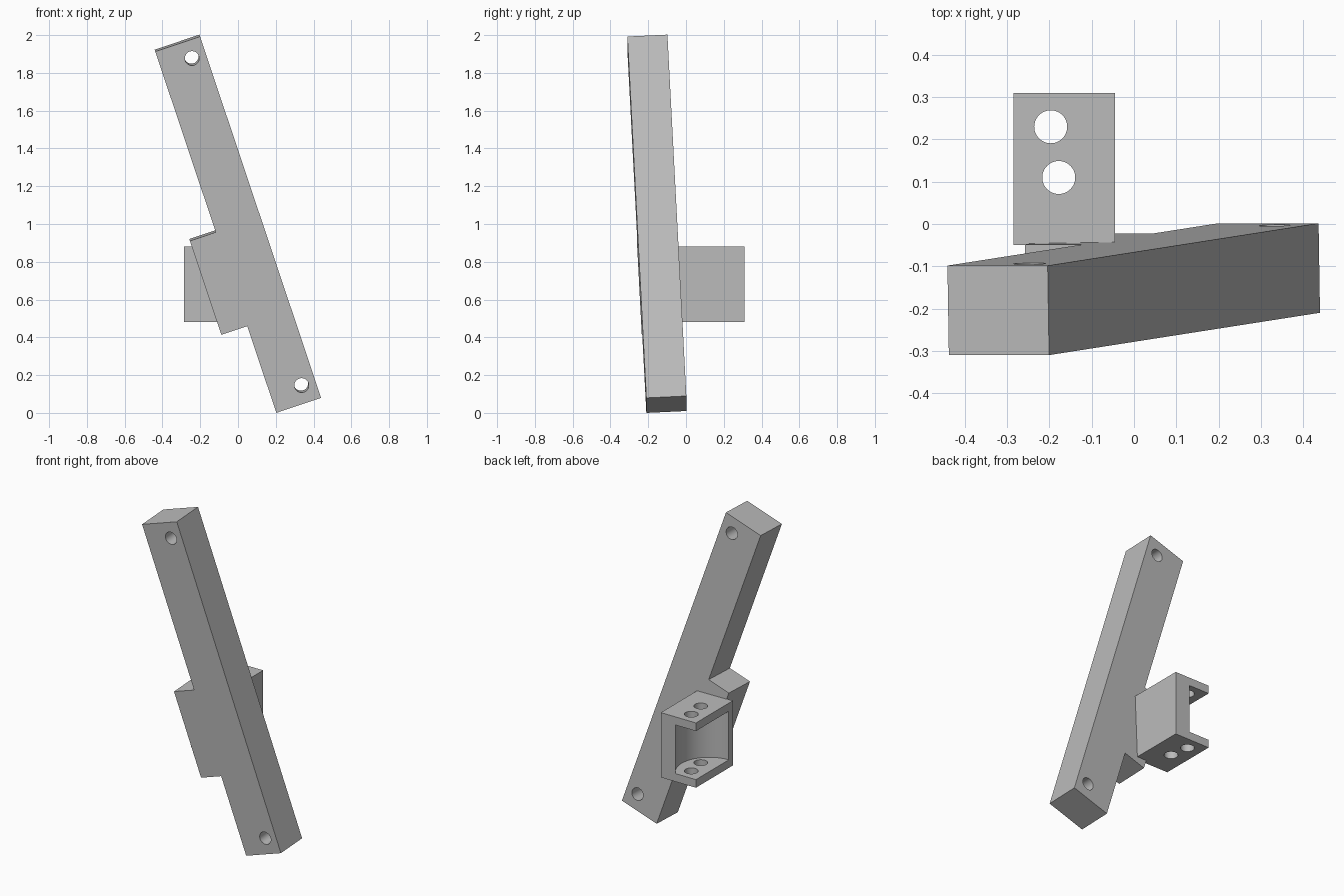
import bpy
import bmesh
from mathutils import Matrix, Vector

cube = bpy.data.objects.get("Cube")
if cube:
    bpy.data.objects.remove(cube, do_unlink=True)

grey = bpy.data.materials.new("plain_grey")
grey.use_nodes = True
grey.diffuse_color = (0.5, 0.5, 0.5, 1)
grey.node_tree.nodes["Principled BSDF"].inputs["Base Color"].default_value = (0.5, 0.5, 0.5, 1)


def prism(name, outline, z0, z1):
    """Extrude a flat outline from z0 to z1."""
    bm = bmesh.new()
    face = bm.faces.new([bm.verts.new((x, y, z0)) for x, y in outline])
    ext = bmesh.ops.extrude_face_region(bm, geom=[face])
    top = [v for v in ext["geom"] if isinstance(v, bmesh.types.BMVert)]
    bmesh.ops.translate(bm, verts=top, vec=(0, 0, z1 - z0))
    bmesh.ops.recalc_face_normals(bm, faces=bm.faces)
    return to_object(name, bm)


def cylinder(x, y, radius, z0, z1, sides=48):
    bm = bmesh.new()
    bmesh.ops.create_cone(bm, cap_ends=True, segments=sides, radius1=radius,
                          radius2=radius, depth=z1 - z0,
                          matrix=Matrix.Translation((x, y, (z0 + z1) / 2)))
    return to_object("cutter", bm)


def to_object(name, bm):
    mesh = bpy.data.meshes.new(name)
    bm.to_mesh(mesh)
    bm.free()
    mesh.materials.append(grey)
    obj = bpy.data.objects.new(name, mesh)
    bpy.context.collection.objects.link(obj)
    return obj


def cut(obj, cutters):
    """Subtract the cutters, then discard them."""
    for cutter in cutters:
        cutter.hide_render = True
        bpy.ops.object.select_all(action="DESELECT")
        bpy.context.view_layer.objects.active = obj
        obj.select_set(True)
        mod = obj.modifiers.new("cut", "BOOLEAN")
        mod.operation = "DIFFERENCE"
        mod.solver = "EXACT"
        mod.object = cutter
        bpy.ops.object.modifier_apply(modifier=mod.name)
        bpy.data.objects.remove(cutter, do_unlink=True)
    bpy.ops.object.shade_smooth_by_angle(angle=0.6)


# Leaning bar with a side tab, laid flat then tilted into place
LENGTH, WIDTH, DEPTH = 2.02, 0.25, 0.212
bar = prism("leaning_bar", [(0, 0), (WIDTH, 0), (WIDTH, LENGTH), (0, LENGTH),
                            (0, 1.01), (-0.145, 1.01), (-0.145, 0.485), (0, 0.485)],
            -DEPTH, 0)
cut(bar, [cylinder(0.173, v, 0.038, -0.4, 0.2) for v in (0.096, LENGTH - 0.096)])
along = Vector((-0.64, -0.1, 1.91)).normalized()
across = Vector((1.91, 0, 0.64)).normalized()
front = across.cross(along)
turn = Matrix((across, along, front)).transposed().to_4x4()
# Local z points forward, so the slab spans from its front face backwards
bar.data.transform(Matrix.Translation((0.203, -0.21, 0)) @ turn)

# Bracket block hollowed by a round pocket, leaving two drilled flanges
X0, X1, Y0, Y1, Z0, Z1 = -0.285, -0.045, -0.05, 0.31, 0.48, 0.88
bracket = prism("bracket", [(X0, Y0), (X1, Y0), (X1, Y1), (X0, Y1)], Z0, Z1)
FLANGE = 0.05
cut(bracket, [cylinder(X0, Y1 - 0.13, 0.19, Z0 + FLANGE, Z1 - FLANGE, 96),
              cylinder(-0.197, 0.23, 0.039, 0.3, 1.1),
              cylinder(-0.178, 0.11, 0.039, 0.3, 1.1)])
